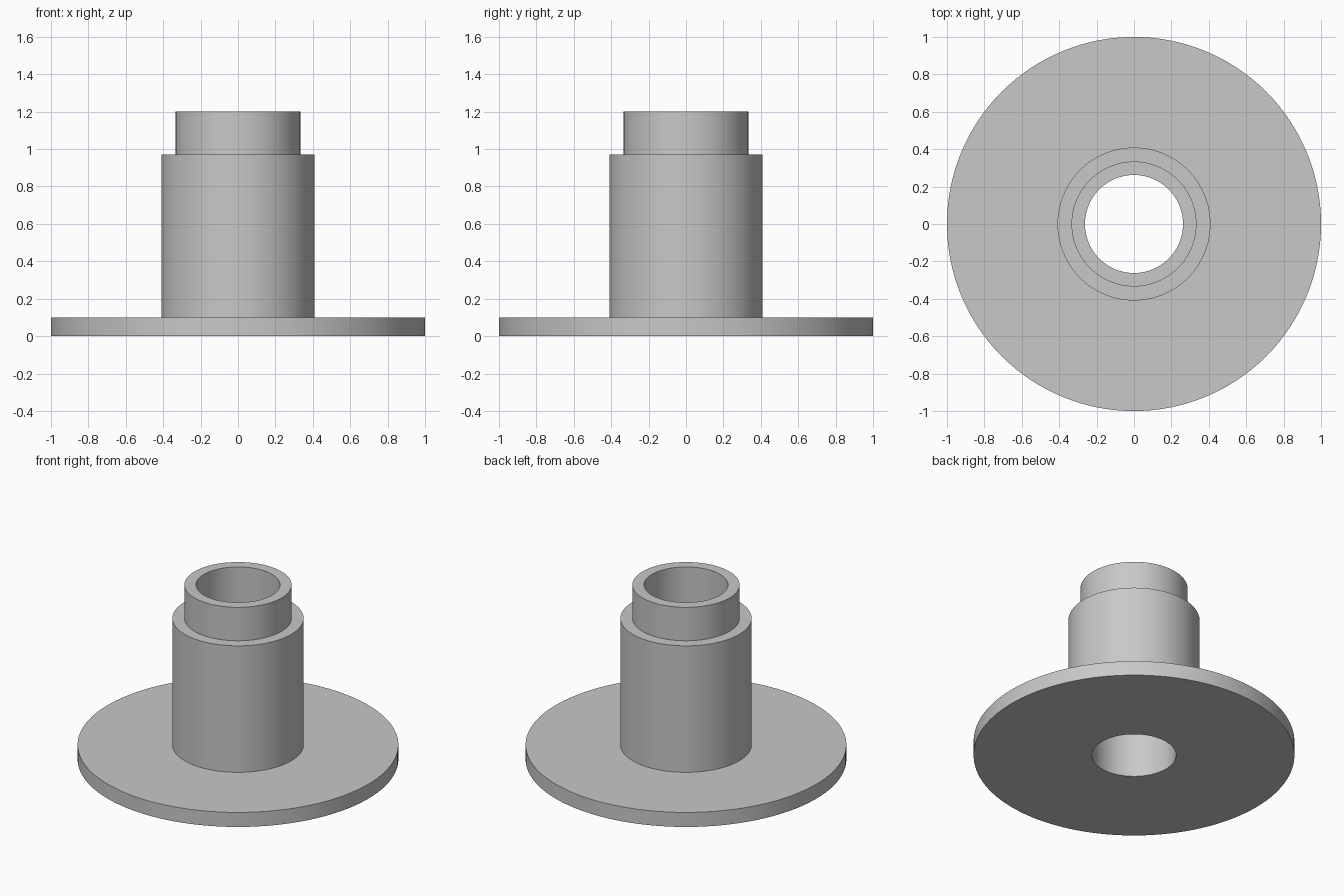
import bpy
import bmesh
import math

SEGMENTS = 128

cube = bpy.data.objects.get("Cube")
if cube:
    bpy.data.objects.remove(cube, do_unlink=True)

# Plain grey material
GREY = (0.58, 0.58, 0.58, 1.0)
grey = bpy.data.materials.new("plain_grey")
grey.use_nodes = True
grey.diffuse_color = GREY
grey.node_tree.nodes["Principled BSDF"].inputs["Base Color"].default_value = GREY


def lathe(name, profile, material):
    """Turn a closed (radius, height) profile around the z axis."""
    bm = bmesh.new()
    rings = []
    for radius, height in profile:
        ring = []
        for i in range(SEGMENTS):
            a = math.tau * i / SEGMENTS
            ring.append(bm.verts.new((radius * math.cos(a), radius * math.sin(a), height)))
        rings.append(ring)
    for lower, upper in zip(rings, rings[1:] + rings[:1]):
        for i in range(SEGMENTS):
            j = (i + 1) % SEGMENTS
            bm.faces.new((lower[i], lower[j], upper[j], upper[i]))
    bmesh.ops.recalc_face_normals(bm, faces=bm.faces)
    mesh = bpy.data.meshes.new(name)
    bm.to_mesh(mesh)
    bm.free()
    mesh.materials.append(material)
    obj = bpy.data.objects.new(name, mesh)
    bpy.context.collection.objects.link(obj)
    return obj


# Main dimensions
bore, neck, body, flange = 0.262, 0.334, 0.409, 1.0
flange_top, shoulder, top = 0.10, 0.97, 1.20

# One turned piece: flange, body, stepped neck and through bore
bushing = lathe("flanged_bushing", [
    (bore, 0), (flange, 0), (flange, flange_top),
    (body, flange_top), (body, shoulder),
    (neck, shoulder), (neck, top), (bore, top),
], grey)

# Smooth round walls, sharp rims
bpy.ops.object.select_all(action="DESELECT")
bushing.select_set(True)
bpy.context.view_layer.objects.active = bushing
bpy.ops.object.shade_smooth_by_angle(angle=math.radians(30))
